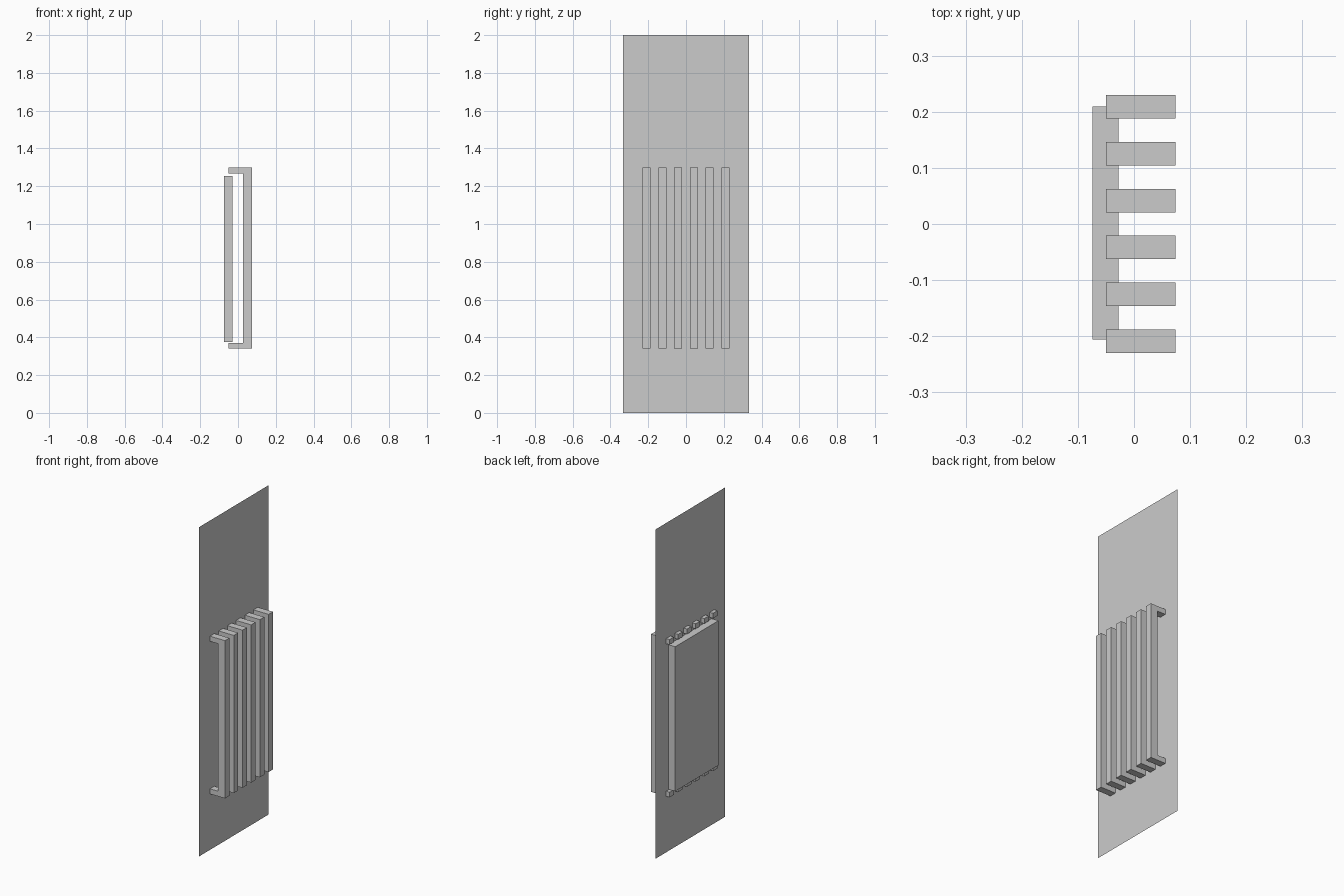
import bpy
import bmesh

if "Cube" in bpy.data.objects:
    bpy.data.objects.remove(bpy.data.objects["Cube"])


def finish(name, bm):
    bmesh.ops.recalc_face_normals(bm, faces=bm.faces)
    mesh = bpy.data.meshes.new(name)
    bm.to_mesh(mesh)
    bm.free()
    obj = bpy.data.objects.new(name, mesh)
    bpy.context.collection.objects.link(obj)
    return obj


def extrude_y(name, profile, y0, y1):
    """Extrude an x-z outline from y0 to y1."""
    bm = bmesh.new()
    face = bm.faces.new([bm.verts.new((x, y0, z)) for x, z in profile])
    if y1 != y0:
        ext = bmesh.ops.extrude_face_region(bm, geom=[face])["geom"]
        verts = [g for g in ext if isinstance(g, bmesh.types.BMVert)]
        bmesh.ops.translate(bm, verts=verts, vec=(0, y1 - y0, 0))
    return finish(name, bm)


# Thin upright wall sheet, a single flat face
bm = bmesh.new()
corners = [(-0.333, 0), (0.333, 0), (0.333, 2), (-0.333, 2)]
bm.faces.new([bm.verts.new((-0.0275, y, z)) for y, z in corners])
finish("wall_sheet", bm)

# Solid slab behind the sheet
extrude_y("back_slab",
          [(-0.074, 0.375), (-0.028, 0.375), (-0.028, 1.253), (-0.074, 1.253)],
          -0.206, 0.209)

# Row of bracket-shaped bars whose ends pass through the sheet
bracket = [(-0.05, 0.34), (0.074, 0.34), (0.074, 1.298), (-0.05, 1.298),
           (-0.05, 1.267), (0.027, 1.267), (0.027, 0.371), (-0.05, 0.371)]
for i in range(6):
    y = -0.209 + i * 0.0836
    extrude_y(f"bracket_bar_{i + 1}", bracket, y - 0.021, y + 0.021)
